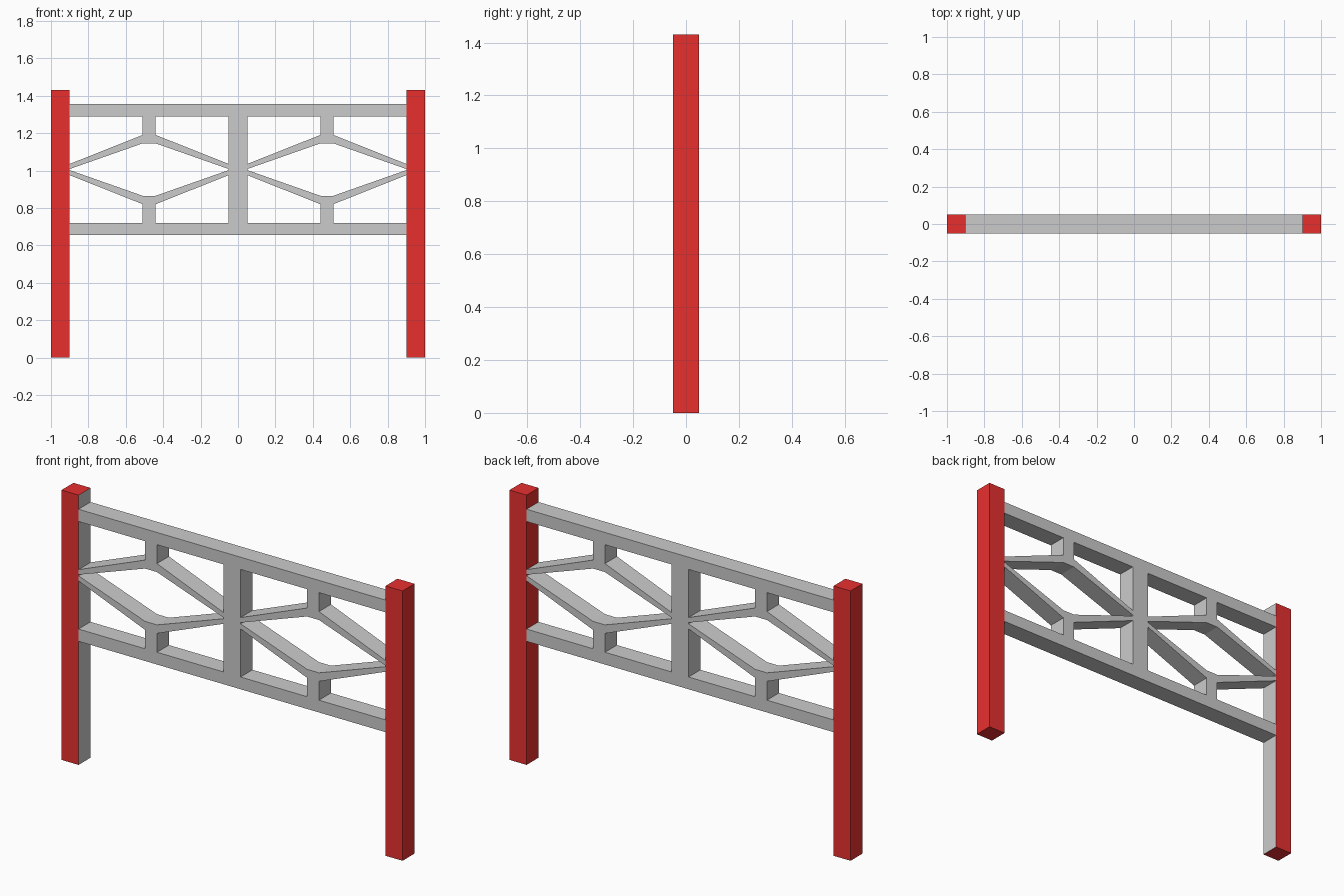
import bpy, bmesh

if "Cube" in bpy.data.objects:
    bpy.data.objects.remove(bpy.data.objects["Cube"])

red = bpy.data.materials.new("red_paint")
red.diffuse_color = (0.8, 0.03, 0.028, 1)
red.use_nodes = True
red.node_tree.nodes["Principled BSDF"].inputs["Base Color"].default_value = red.diffuse_color
MID = 1.005      # height of the frame's centre line
DEPTH = 0.1


def new_object(name, bm):
    mesh = bpy.data.meshes.new(name)
    bm.to_mesh(mesh)
    bm.free()
    obj = bpy.data.objects.new(name, mesh)
    bpy.context.collection.objects.link(obj)
    return obj


# Square red posts
def post(name, x):
    bm = bmesh.new()
    bmesh.ops.create_cube(bm, size=1)
    for v in bm.verts:
        v.co = (x + v.co.x * 0.1, v.co.y * DEPTH, (v.co.z + 0.5) * 1.43)
    obj = new_object(name, bm)
    obj.data.materials.append(red)
    return obj


left = post("left_post", -0.95)
post("right_post", 0.95)

# The left post's inner face is left unpainted (empty grey slot)
left.data.materials.append(None)
for f in left.data.polygons:
    if f.normal.x > 0.9:
        f.material_index = 1

# Lattice frame: one quarter outlined as (x, height above centre line)
xs = [0, 0.05, 0.44, 0.51, 0.9]
quarter = [[(a, 0.285), (b, 0.285), (b, 0.35), (a, 0.35)]       # rail
           for a, b in zip(xs, xs[1:])]
quarter += [
    [(0, 0), (0.05, 0), (0.05, 0.003), (0.05, 0.03), (0.05, 0.285), (0, 0.285)],  # centre post
    [(0.44, 0.185), (0.51, 0.185), (0.51, 0.285), (0.44, 0.285)],    # stub
    [(0.44, 0.14), (0.51, 0.14), (0.51, 0.185), (0.44, 0.185)],      # diamond apex
    [(0.05, 0.003), (0.44, 0.14), (0.44, 0.185), (0.05, 0.03)],      # inner strut
    [(0.51, 0.14), (0.9, 0.003), (0.9, 0.03), (0.51, 0.185)],        # outer strut
]

# Reflect the quarter both ways, weld, and give it thickness
bm = bmesh.new()
for sx in (1, -1):
    for sz in (1, -1):
        for poly in quarter:
            pts = poly if sx * sz > 0 else poly[::-1]
            bm.faces.new([bm.verts.new((sx * x, 0, MID + sz * h)) for x, h in pts])
bmesh.ops.remove_doubles(bm, verts=bm.verts, dist=0.0005)
frame = new_object("lattice_frame", bm)
solid = frame.modifiers.new("thickness", 'SOLIDIFY')
solid.thickness = DEPTH
solid.offset = 0
